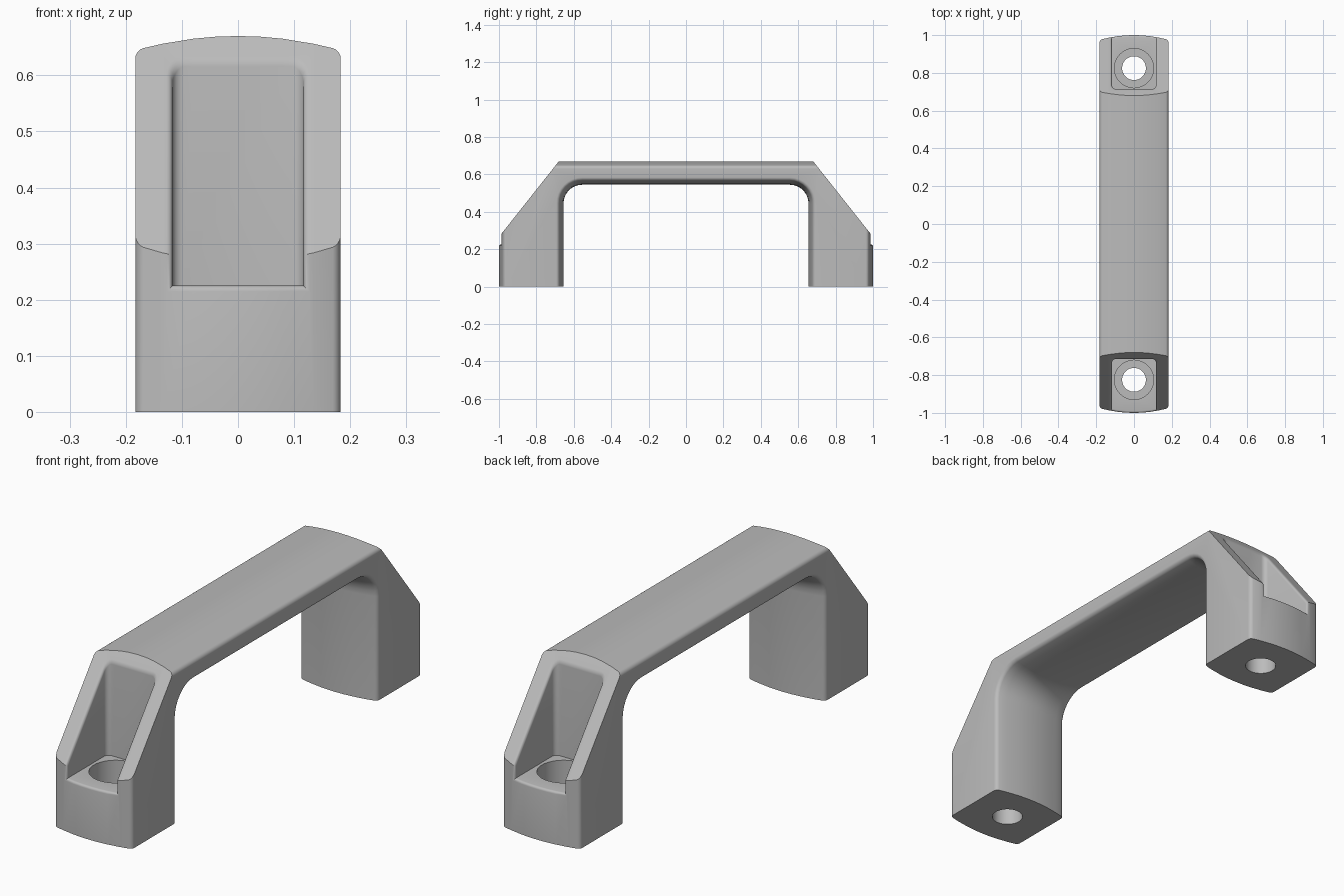
import bpy, bmesh, math
from mathutils import Matrix

cube = bpy.data.objects.get("Cube")
if cube:
    bpy.data.objects.remove(cube, do_unlink=True)

TOP, SLOPE, CREASE_Y = 0.67, 1.262, 0.68      # crown height, slope of shoulders
SIDE, ROUND = 0.183, 0.014                    # half width, edge rounding
INNER_Y, UNDER_Z, FILLET = 0.655, 0.545, 0.10
POCKET_X, POCKET_BACK, POCKET_FLOOR = 0.117, 0.715, 0.225
BOLT_Y = 0.825

# Satin grey finish
grey = bpy.data.materials.new("satin grey")
grey.use_nodes = True
colour = (0.5, 0.5, 0.5, 1)
grey.diffuse_color = colour
grey.node_tree.nodes["Principled BSDF"].inputs["Base Color"].default_value = colour


def make_object(name, bm):
    bmesh.ops.recalc_face_normals(bm, faces=bm.faces[:])
    mesh = bpy.data.meshes.new(name)
    bm.to_mesh(mesh)
    bm.free()
    mesh.materials.append(grey)
    obj = bpy.data.objects.new(name, mesh)
    bpy.context.collection.objects.link(obj)
    return obj


def crown(x):
    """How far the bowed surface falls away at a given x."""
    x = abs(x)
    drop = 0.022 * (x / 0.17) ** 2
    past = min(max(0, x - (SIDE - ROUND)), ROUND)
    return drop + ROUND - math.sqrt(max(0, ROUND ** 2 - past ** 2))


def side_profile(x):
    """Closed outline of the handle in y and z at a given x."""
    b = crown(x)
    half = []
    for i in range(9):
        a = math.radians(90 - 90 * i / 8)
        half.append((INNER_Y - FILLET + (FILLET + b) * math.cos(a),
                     UNDER_Z - FILLET + (FILLET + b) * math.sin(a)))
    half += [(INNER_Y + b, 0), (1 - b, 0),
             (1 - b, TOP - SLOPE * (1 - b - CREASE_Y)),
             (CREASE_Y + b / SLOPE, TOP - b)]
    return half + [(-y, z) for y, z in reversed(half)]


# Handle body: outlines lofted across the width
right_half = [0.04, 0.08, 0.135]
right_half += [SIDE - ROUND + ROUND * math.sin(math.radians(18 * i)) for i in range(6)]
columns = [-x for x in reversed(right_half)] + [0] + right_half
bm = bmesh.new()
loops = [[bm.verts.new((x, y, z)) for y, z in side_profile(x)] for x in columns]
for a, b in zip(loops, loops[1:]):
    n = len(a)
    for i in range(n):
        j = (i + 1) % n
        bm.faces.new((a[i], a[j], b[j], b[i]))
bm.faces.new(loops[0])
bm.faces.new(loops[-1])
handle = make_object("handle", bm)


def cut(cutter):
    cutter.hide_render = True
    mod = handle.modifiers.new("cut", 'BOOLEAN')
    mod.operation = 'DIFFERENCE'
    mod.solver = 'EXACT'
    mod.object = cutter
    bpy.context.view_layer.objects.active = handle
    bpy.ops.object.modifier_apply(modifier=mod.name)
    bpy.data.objects.remove(cutter, do_unlink=True)


def pocket_cutter(side):
    bm = bmesh.new()
    depth, height = 0.4, 0.6
    middle = (0, side * (POCKET_BACK + depth / 2), POCKET_FLOOR + height / 2)
    bmesh.ops.create_cube(bm, size=1, matrix=Matrix.Translation(middle)
                          @ Matrix.Diagonal((2 * POCKET_X, depth, height, 1)))
    corners = [e for e in bm.edges
               if all(abs(v.co.y) < POCKET_BACK + 0.01 for v in e.verts)
               and abs(e.verts[0].co.z - e.verts[1].co.z) > 0.1]
    bmesh.ops.bevel(bm, geom=corners, offset=0.02, segments=4, profile=0.5,
                    affect='EDGES')
    return make_object("pocket_cutter", bm)


def bore_cutter(side, radius, bottom, top):
    bm = bmesh.new()
    bmesh.ops.create_cone(bm, cap_ends=True, segments=48, radius1=radius,
                          radius2=radius, depth=top - bottom,
                          matrix=Matrix.Translation((0, side * BOLT_Y, (top + bottom) / 2)))
    return make_object("bore_cutter", bm)


# Screw pockets in both feet
for side in (-1, 1):
    cut(pocket_cutter(side))

# Softened rims of the pockets
bm = bmesh.new()
bm.from_mesh(handle.data)
bmesh.ops.remove_doubles(bm, verts=bm.verts[:], dist=0.00002)
rims = []
for e in bm.edges:
    mid = (e.verts[0].co + e.verts[1].co) / 2
    if (len(e.link_faces) == 2 and e.is_convex and e.calc_face_angle() > 0.5
            and abs(mid.x) < POCKET_X + 0.001 and abs(mid.y) > POCKET_BACK - 0.002
            and POCKET_FLOOR - 0.005 < mid.z < TOP - 0.03):
        rims.append(e)
bmesh.ops.bevel(bm, geom=rims, offset=0.01, segments=4, profile=0.5,
                affect='EDGES', clamp_overlap=False)
bm.to_mesh(handle.data)
bm.free()

# Counterbores and through holes
for side in (-1, 1):
    cut(bore_cutter(side, 0.104, 0.1, 0.3))
    cut(bore_cutter(side, 0.063, -0.1, 0.2))

# Smooth shading with crisp edges
bpy.ops.object.select_all(action='DESELECT')
handle.select_set(True)
bpy.context.view_layer.objects.active = handle
bpy.ops.object.shade_smooth_by_angle(angle=math.radians(30))
